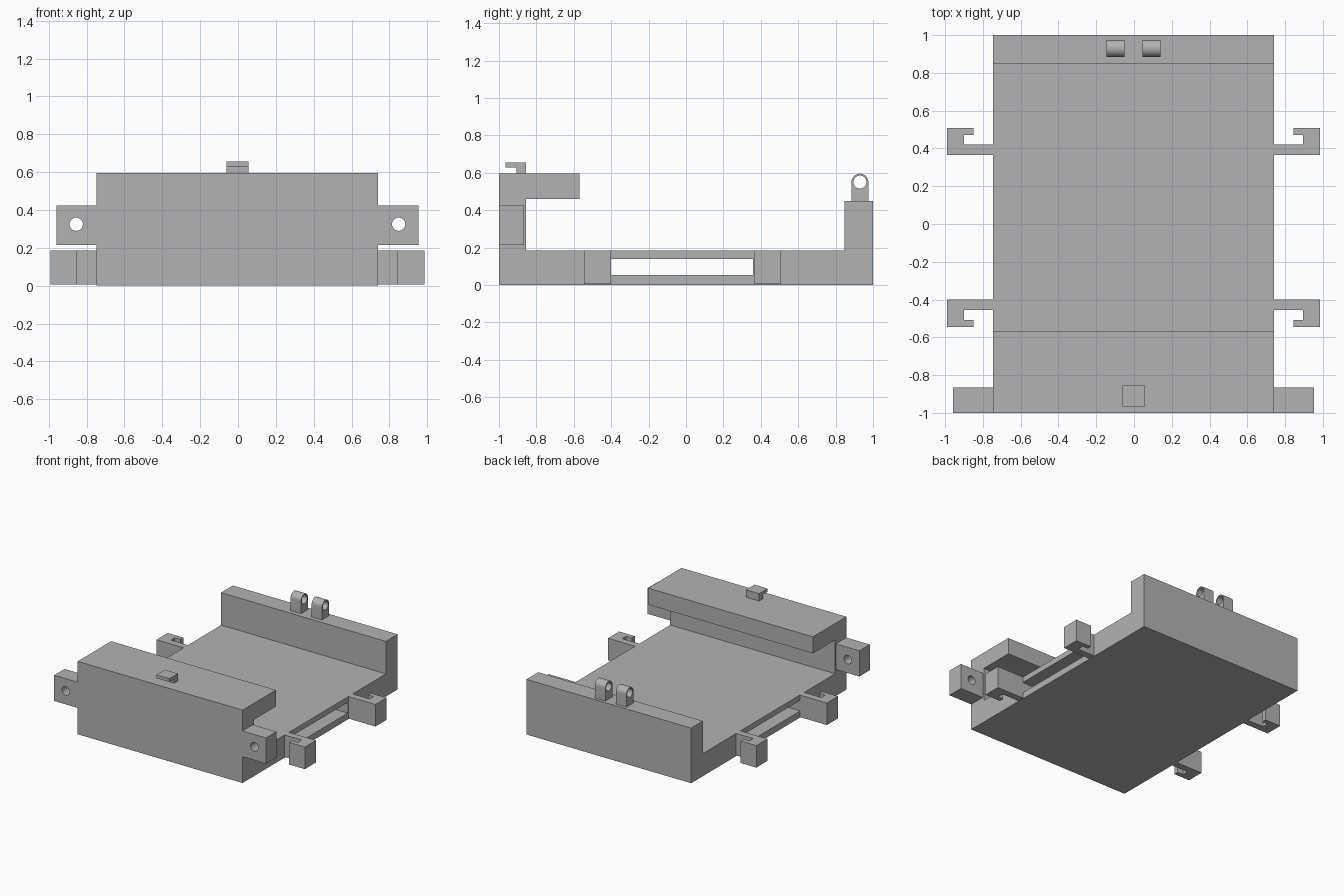
import bpy, bmesh, math
from mathutils import Vector

cube = bpy.data.objects.get("Cube")
if cube:
    bpy.data.objects.remove(cube, do_unlink=True)

CX = -0.003        # middle of the part across its width
HOOK_Y = -0.018    # middle between front and back hooks

grey = bpy.data.materials.new("matte grey")
grey.use_nodes = True
grey.diffuse_color = (0.45, 0.45, 0.45, 1)
grey.node_tree.nodes["Principled BSDF"].inputs["Base Color"].default_value = (0.45, 0.45, 0.45, 1)


def prism(name, profile, axis, start, end):
    """Extrude a 2D outline along x (outline in yz), y (xz) or z (xy)."""
    place = {"x": lambda a, b, t: (t, a, b),
             "y": lambda a, b, t: (a, t, b),
             "z": lambda a, b, t: (a, b, t)}[axis]
    bm = bmesh.new()
    face = bm.faces.new([bm.verts.new(place(a, b, start)) for a, b in profile])
    new = bmesh.ops.extrude_face_region(bm, geom=[face])["geom"]
    shift = Vector(place(0, 0, end - start))
    bmesh.ops.translate(bm, vec=shift, verts=[v for v in new if isinstance(v, bmesh.types.BMVert)])
    bmesh.ops.recalc_face_normals(bm, faces=bm.faces)
    mesh = bpy.data.meshes.new(name)
    bm.to_mesh(mesh)
    bm.free()
    mesh.materials.append(grey)
    obj = bpy.data.objects.new(name, mesh)
    bpy.context.collection.objects.link(obj)
    return obj


def rect(a0, a1, b0, b1):
    return [(a0, b0), (a1, b0), (a1, b1), (a0, b1)]


def arc(a, b, r, turn, count):
    return [(a + r * math.cos(turn * i / count), b + r * math.sin(turn * i / count))
            for i in range(count + 1)]


def circle(a, b, r):
    return arc(a, b, r, math.tau, 32)[:-1]


def cut(obj, cutter):
    """Subtract the cutter and bake the result."""
    mod = obj.modifiers.new("cut", "BOOLEAN")
    mod.operation = "DIFFERENCE"
    mod.solver = "EXACT"
    mod.object = cutter
    graph = bpy.context.evaluated_depsgraph_get()
    mesh = bpy.data.meshes.new_from_object(obj.evaluated_get(graph))
    obj.modifiers.clear()
    obj.data = mesh
    bpy.data.objects.remove(cutter, do_unlink=True)


def smooth(obj):
    bpy.ops.object.select_all(action="DESELECT")
    obj.select_set(True)
    bpy.context.view_layer.objects.active = obj
    bpy.ops.object.shade_smooth_by_angle(angle=math.radians(35))


# Tray with front wall, overhanging roof and low back wall
outline = [(-1, 0), (1, 0), (1, 0.45), (0.848, 0.45), (0.848, 0.185), (-0.855, 0.185),
           (-0.855, 0.46), (-0.57, 0.46), (-0.57, 0.595), (-1, 0.595)]
tray = prism("tray", outline, "x", CX - 0.744, CX + 0.744)
cut(tray, prism("slot_cutter", rect(-0.405, 0.357, 0.053, 0.14), "x", -1.2, 1.2))

for side, label in ((1, "left"), (-1, "right")):
    # Mounting ears with a screw hole
    xs = [CX + side * d for d in (0.744, 0.956)]
    ear = prism(label + "_ear", rect(*xs, 0.215, 0.425), "y", -1, -0.866)
    cut(ear, prism("ear_cutter", circle(CX + side * 0.852, 0.325, 0.035), "y", -1.1, -0.8))
    smooth(ear)

    # Cable hooks, opening toward the outer ends of the tray
    for end, word in ((1, "back"), (-1, "front")):
        hook = [(0.744, 0.383), (0.988, 0.383), (0.988, 0.527), (0.847, 0.527),
                (0.847, 0.489), (0.898, 0.489), (0.898, 0.438), (0.744, 0.438)]
        shape = [(CX + side * x, HOOK_Y + end * y) for x, y in hook]
        prism(f"{word}_{label}_hook", shape, "z", 0.005, 0.185)

    # Round-topped hinge lugs on the back wall
    xs = sorted(CX + side * d for d in (0.048, 0.142))
    dome = [(0.885, 0.45), (0.975, 0.45)] + arc(0.93, 0.55, 0.045, math.pi, 24)
    lug = prism(label + "_hinge_lug", dome, "x", *xs)
    cut(lug, prism("lug_cutter", circle(0.93, 0.55, 0.035), "x", -0.3, 0.3))
    smooth(lug)

# Small latch on the roof
latch = [(-0.905, 0.595), (-0.855, 0.595), (-0.855, 0.655), (-0.965, 0.655),
         (-0.965, 0.628), (-0.905, 0.628)]
prism("latch", latch, "x", CX - 0.059, CX + 0.059)
